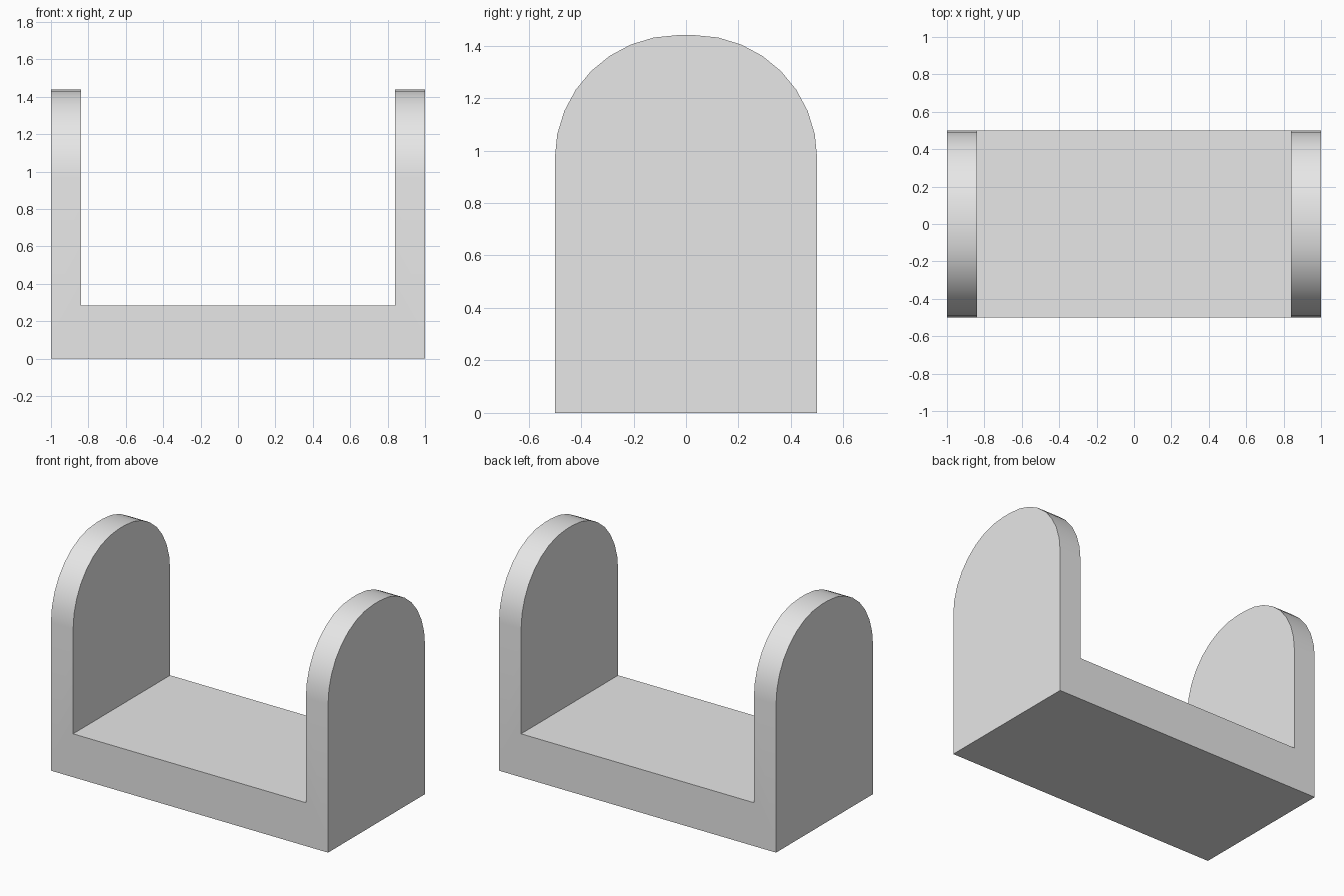
import bpy, bmesh, math

cube = bpy.data.objects.get("Cube")
if cube:
    bpy.data.objects.remove(cube, do_unlink=True)

HALF_LENGTH, HALF_DEPTH = 1.0, 0.5
HEIGHT, FLOOR, WALL = 1.44, 0.283, 0.16
ROUND = 0.47          # radius of the rounded wall tops

# Single plain grey
grey = bpy.data.materials.new("light grey")
grey.use_nodes = True
colour = (0.8, 0.8, 0.8, 1.0)
grey.diffuse_color = colour
grey.node_tree.nodes["Principled BSDF"].inputs["Base Color"].default_value = colour

# U-shaped front profile, extruded front to back
inner = HALF_LENGTH - WALL
right_half = [(HALF_LENGTH, 0), (HALF_LENGTH, HEIGHT), (inner, HEIGHT), (inner, FLOOR)]
profile = right_half + [(-x, z) for x, z in reversed(right_half)]

bm = bmesh.new()
face = bm.faces.new([bm.verts.new((x, -HALF_DEPTH, z)) for x, z in profile])
extruded = bmesh.ops.extrude_face_region(bm, geom=[face], use_keep_orig=True)
new_verts = [g for g in extruded["geom"] if isinstance(g, bmesh.types.BMVert)]
bmesh.ops.translate(bm, verts=new_verts, vec=(0, 2 * HALF_DEPTH, 0))
bmesh.ops.recalc_face_normals(bm, faces=bm.faces)

# Round the front and back top edges of both end walls
top_edges = [e for e in bm.edges
             if all(v.co.z > HEIGHT - 0.01 for v in e.verts)
             and abs(e.verts[0].co.y - e.verts[1].co.y) < 0.01]
bmesh.ops.bevel(bm, geom=top_edges, offset=ROUND, offset_type='OFFSET',
                segments=8, profile=0.5, affect='EDGES', clamp_overlap=False)
bmesh.ops.recalc_face_normals(bm, faces=bm.faces)

mesh = bpy.data.meshes.new("cradle_bracket")
bm.to_mesh(mesh)
bm.free()
mesh.materials.append(grey)
bracket = bpy.data.objects.new("cradle_bracket", mesh)
bpy.context.collection.objects.link(bracket)

# Smooth the rounded tops, keep the corners sharp
bpy.ops.object.select_all(action='DESELECT')
bracket.select_set(True)
bpy.context.view_layer.objects.active = bracket
bpy.ops.object.shade_smooth_by_angle(angle=math.radians(30))
